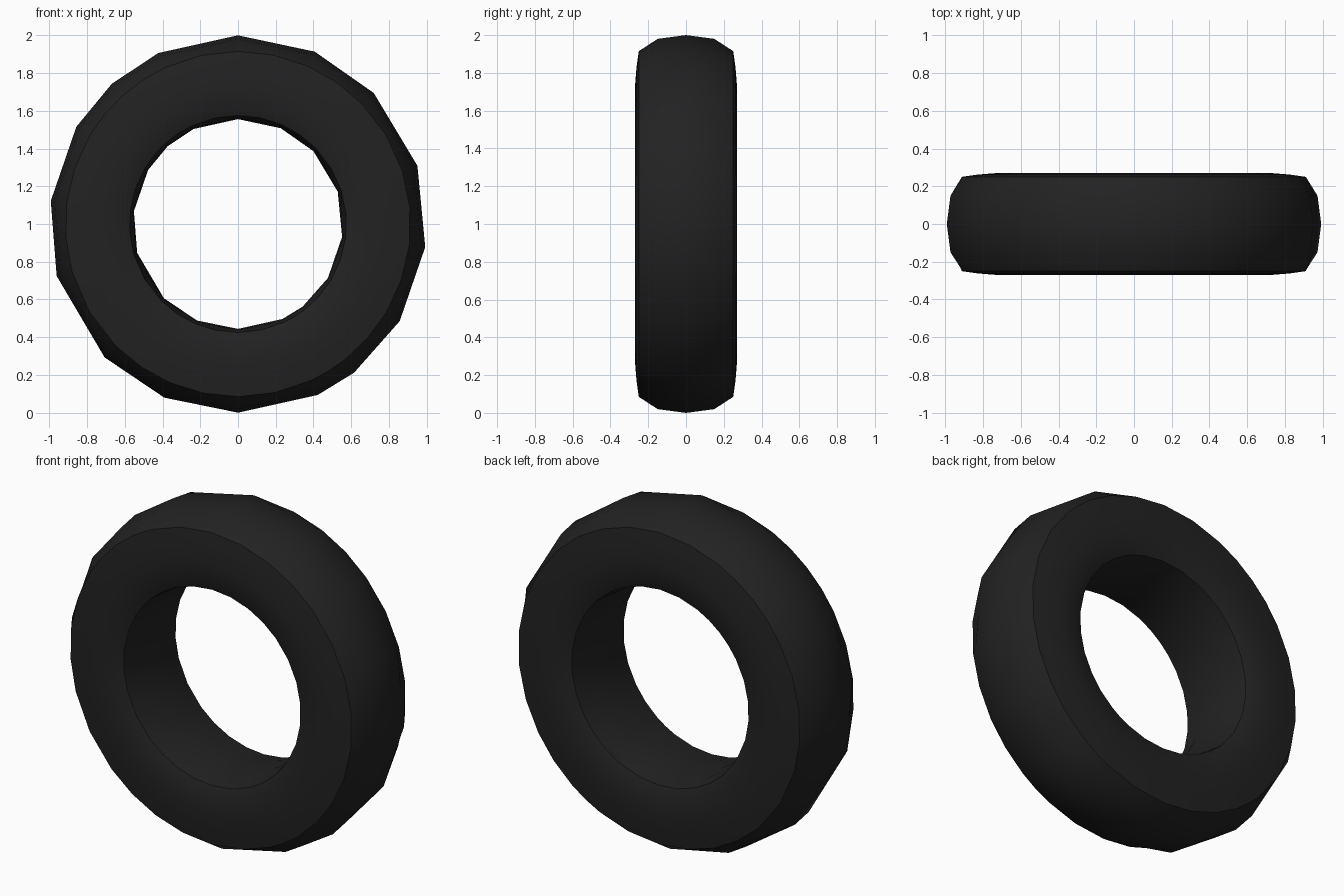
import bpy, bmesh, math

cube = bpy.data.objects.get("Cube")
if cube:
    bpy.data.objects.remove(cube, do_unlink=True)

# Matte black rubber
rubber = bpy.data.materials.new("black rubber")
rubber.use_nodes = True
colour = (0.016, 0.016, 0.016, 1)
rubber.diffuse_color = colour
bsdf = next(n for n in rubber.node_tree.nodes if n.type == 'BSDF_PRINCIPLED')
bsdf.inputs["Base Color"].default_value = colour
bsdf.inputs["Roughness"].default_value = 0.9

# Uneven corner angles of the faceted tread, in degrees
corners = [-7, 18, 44, 66, 90, 115, 132, 149, 173, 196, 225, 247, 270, 295, 308, 329]

# Half cross-section: (radius, y, faceted); faceted rings keep straight chords
half = [
    (1.0, 0.0, True), (0.98, 0.15, True), (0.915, 0.25, False),
    (0.83, 0.262, False), (0.73, 0.27, False), (0.63, 0.262, False),
    (0.575, 0.24, False), (0.562, 0.13, True), (0.556, 0.0, True),
]
# Mirror the half section into a closed loop
section = half + [(r, -y, f) for r, y, f in reversed(half[1:-1])]


def ring(bm, radius, y, faceted):
    """One loop of vertices around the wheel axis."""
    verts = []
    for i, a in enumerate(corners):
        b = corners[i + 1] if i + 1 < len(corners) else corners[0] + 360
        gap = math.radians(b - a) / 2
        for k in (0, 1):
            t = math.radians(a) + gap * k
            r = radius * math.cos(gap) if faceted and k else radius
            verts.append(bm.verts.new((r * math.cos(t), y, 1 + r * math.sin(t))))
    return verts


# Sweep the section into a closed tyre
bm = bmesh.new()
rings = [ring(bm, *p) for p in section]
for i, a in enumerate(rings):
    b = rings[(i + 1) % len(rings)]
    for j in range(len(a)):
        k = (j + 1) % len(a)
        bm.faces.new((a[j], a[k], b[k], b[j]))
bmesh.ops.recalc_face_normals(bm, faces=bm.faces)
mesh = bpy.data.meshes.new("tyre")
bm.to_mesh(mesh)
bm.free()
mesh.materials.append(rubber)

tyre = bpy.data.objects.new("tyre", mesh)
bpy.context.collection.objects.link(tyre)
bpy.ops.object.select_all(action='DESELECT')
tyre.select_set(True)
bpy.context.view_layer.objects.active = tyre
bpy.ops.object.shade_smooth_by_angle(angle=math.radians(38))
